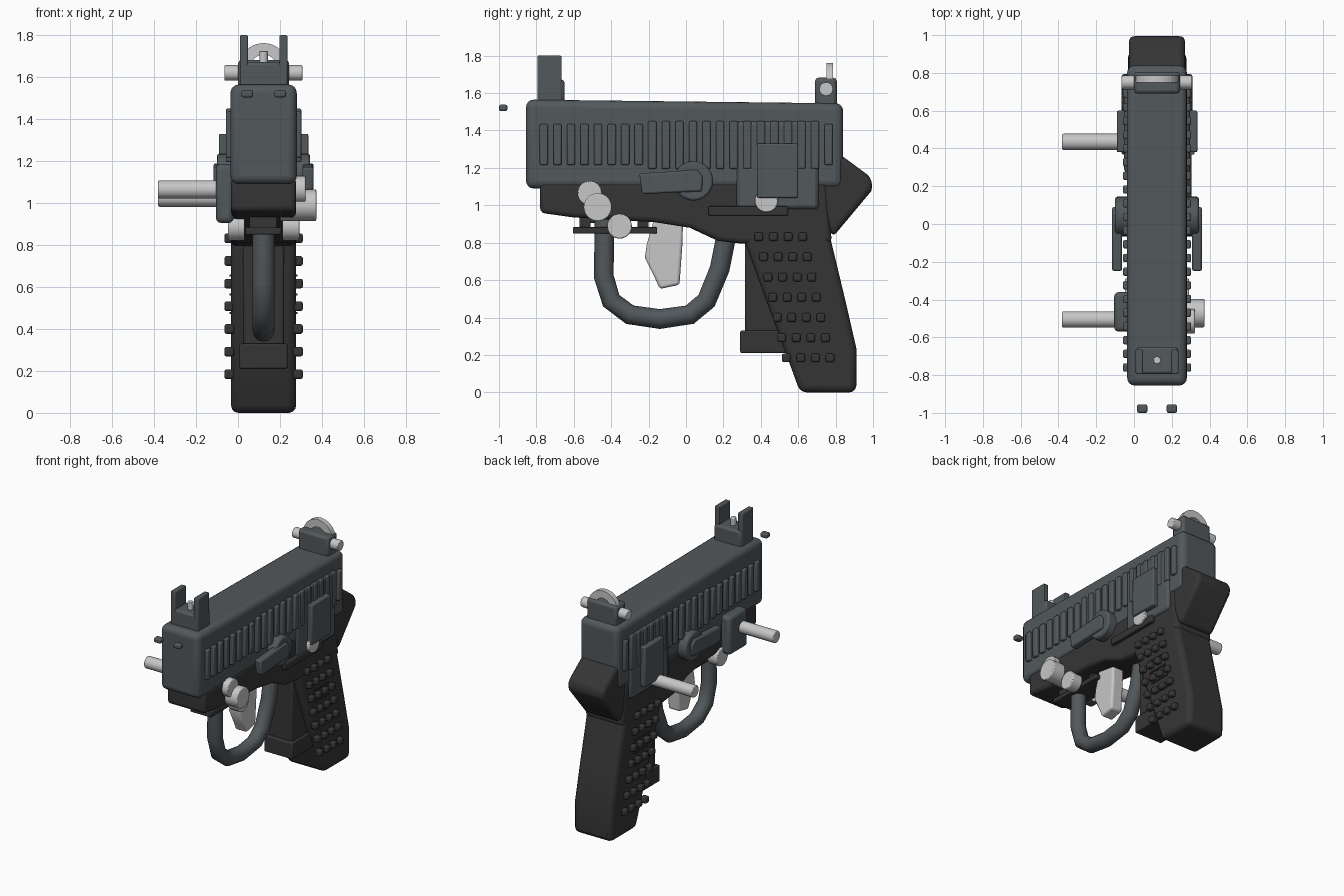
import bpy
import bmesh
from math import pi, radians
from mathutils import Matrix, Vector

cube = bpy.data.objects.get("Cube")
if cube:
    bpy.data.objects.remove(cube, do_unlink=True)

MID = 0.122          # centre plane of the body
HALF = 0.155         # half the body width


def material(name, colour):
    m = bpy.data.materials.new(name)
    m.use_nodes = True
    m.diffuse_color = (*colour, 1)
    m.node_tree.nodes["Principled BSDF"].inputs["Base Color"].default_value = (*colour, 1)
    return m


STEEL = material("blue grey steel", (0.085, 0.098, 0.107))
POLYMER = material("black polymer", (0.036, 0.036, 0.036))
SILVER = material("bright silver", (0.57, 0.57, 0.57))


def finish(bm, name, mat, bevel=0.0, segments=3):
    bmesh.ops.recalc_face_normals(bm, faces=bm.faces)
    mesh = bpy.data.meshes.new(name)
    bm.to_mesh(mesh)
    bm.free()
    mesh.materials.append(mat)
    ob = bpy.data.objects.new(name, mesh)
    bpy.context.collection.objects.link(ob)
    if bevel:
        mod = ob.modifiers.new("bevel", "BEVEL")
        mod.width, mod.segments, mod.limit_method = bevel, segments, "ANGLE"
        mod.angle_limit = radians(35)
    bpy.ops.object.select_all(action="DESELECT")
    ob.select_set(True)
    bpy.context.view_layer.objects.active = ob
    bpy.ops.object.shade_smooth_by_angle(angle=radians(35))
    return ob


def add_box(bm, x, y, z):
    centre = Vector([sum(r) / 2 for r in (x, y, z)])
    size = [abs(r[1] - r[0]) for r in (x, y, z)]
    bmesh.ops.create_cube(bm, size=1, matrix=Matrix.Translation(centre) @ Matrix.Diagonal((*size, 1)))


def box(name, mat, x, y, z, bevel=0.012, segments=2):
    bm = bmesh.new()
    add_box(bm, x, y, z)
    return finish(bm, name, mat, bevel, segments)


def profile(name, mat, x, points, bevel=0.03, segments=3):
    """Side outline in (y, z), extruded across x."""
    bm = bmesh.new()
    face = bm.faces.new([bm.verts.new((x[0], y, z)) for y, z in points])
    out = bmesh.ops.extrude_face_region(bm, geom=[face])
    bmesh.ops.translate(bm, vec=(x[1] - x[0], 0, 0),
                        verts=[v for v in out["geom"] if isinstance(v, bmesh.types.BMVert)])
    return finish(bm, name, mat, bevel, segments)


def rod(name, mat, x, y, z, radius, bevel=0.006):
    """Cylinder lying across x."""
    bm = bmesh.new()
    place = Matrix.Translation((sum(x) / 2, y, z)) @ Matrix.Rotation(pi / 2, 4, "Y")
    bmesh.ops.create_cone(bm, cap_ends=True, segments=32, radius1=radius, radius2=radius,
                          depth=abs(x[1] - x[0]), matrix=place)
    return finish(bm, name, mat, bevel, 2)


def side(s, inner, outer):
    """x range on one flank, measured outward from the centre plane."""
    return tuple(sorted((MID + s * inner, MID + s * outer)))


BODY = (MID - HALF, MID + HALF)

# Slide, frame, grip and tail
profile("slide", STEEL, (MID - 0.158, MID + 0.158),
        [(-0.855, 1.09), (0.84, 1.09), (0.84, 1.545), (-0.855, 1.565)], 0.04, 4)
profile("frame", POLYMER, BODY,
        [(-0.78, 1.12), (-0.78, 0.96), (-0.6, 0.935), (-0.17, 0.91), (0.02, 0.88),
         (0.17, 0.81), (0.3, 0.795), (0.78, 0.8), (0.75, 1.12)], 0.025)
profile("grip", POLYMER, BODY,
        [(0.31, 0.82), (0.57, 0.11), (0.61, 0.0), (0.91, 0.0), (0.912, 0.23),
         (0.85, 0.5), (0.725, 1.02), (0.31, 1.02)], 0.035)
profile("tail", POLYMER, (MID - 0.148, MID + 0.148),
        [(0.7, 1.27), (0.7, 1.0), (0.785, 0.83), (0.99, 1.075), (1.0, 1.12),
         (0.975, 1.16), (0.84, 1.26)], 0.03)

# Magazine in front of the grip
box("magazine", POLYMER, (0.025, 0.22), (0.315, 0.62), (0.3, 0.85))
box("magazine_foot", POLYMER, (0.007, 0.236), (0.29, 0.6), (0.21, 0.33), 0.008)

for s, label in ((1, "left"), (-1, "right")):
    # Slide ribs
    ribs = bmesh.new()
    for i in range(22):
        y = -0.76 + 0.0725 * i
        low, high = (1.215, 1.435) if i < 8 or i > 20 else (1.195, 1.45)
        add_box(ribs, side(s, 0.14, 0.18), (y - 0.022, y + 0.022), (low, high))
    finish(ribs, label + "_slide_ribs", STEEL, 0.008, 2)

    # Raised panels and selector
    box(label + "_rear_panel", STEEL, side(s, 0.13, 0.174), (0.27, 0.71), (0.98, 1.45), 0.02)
    box(label + "_cover_plate", STEEL, side(s, 0.15, 0.213), (0.38, 0.6), (1.04, 1.33), 0.008)
    rod(label + "_selector_disc", STEEL, side(s, 0.14, 0.222), 0.04, 1.13, 0.105, 0.012)
    profile(label + "_selector_lever", STEEL, side(s, 0.185, 0.238),
            [(-0.25, 1.17), (-0.235, 1.06), (0.085, 1.075), (0.09, 1.155), (0.06, 1.19)], 0.01, 2)

    # Grip studs and grooves
    studs = bmesh.new()
    for row in range(7):
        for col in range(4):
            y, z = 0.39 + 0.0243 * row + 0.078 * col, 0.832 - 0.108 * row
            add_box(studs, side(s, 0.14, 0.187), (y - 0.023, y + 0.023), (z - 0.023, z + 0.023))
    finish(studs, label + "_grip_studs", POLYMER, 0.01, 2)
    lines = bmesh.new()
    for i in range(4):
        add_box(lines, side(s, 0.14, 0.162), (0.48 + 0.02 * i, 0.64 + 0.02 * i),
                (0.65 - 0.09 * i, 0.66 - 0.09 * i))
    finish(lines, label + "_grip_lines", POLYMER)

    # Sight wings, front studs and lower pin ends
    box(label + "_sight_wing", STEEL, side(s, 0.075, 0.113), (-0.795, -0.665), (1.54, 1.8), 0.006)
    box(label + "_front_stud", STEEL, side(s, 0.051, 0.106), (-1.0, -0.955), (1.503, 1.538), 0.01)
    rod(label + "_guard_pin", SILVER, side(s, 0.09, 0.17), -0.355, 0.888, 0.066)

# Pins and buttons
rod("rear_long_pin", SILVER, (-0.38, 0.0), 0.435, 1.025, 0.043)
rod("front_long_pin", SILVER, (-0.38, 0.0), -0.505, 1.065, 0.043)
rod("front_upper_button", SILVER, (0.2, 0.322), -0.515, 1.065, 0.065)
rod("front_lower_button", SILVER, (0.2, 0.373), -0.472, 0.99, 0.075)
rod("rear_button", SILVER, (0.2, 0.32), 0.43, 1.025, 0.062)
box("front_pin_pad", STEEL, (-0.105, -0.02), (-0.57, -0.36), (0.905, 1.185), 0.025, 3)
box("slide_catch", POLYMER, (0.25, 0.305), (0.12, 0.545), (0.945, 0.995), 0.006)

# Rail plate beneath the frame
box("rail_plate", POLYMER, (0.035, 0.205), (-0.605, -0.155), (0.85, 0.883), 0.005)
for y in (-0.54, -0.23):
    box("rail_mount", POLYMER, (0.055, 0.185), (y - 0.03, y + 0.03), (0.87, 0.96), 0.005)

# Trigger guard
curve = bpy.data.curves.new("trigger_guard", "CURVE")
curve.dimensions = "3D"
curve.bevel_depth, curve.bevel_resolution, curve.use_fill_caps = 0.053, 4, True
path = [(-0.435, 0.93), (-0.44, 0.62), (-0.4, 0.49), (-0.3, 0.415), (-0.14, 0.392),
        (0.02, 0.415), (0.11, 0.49), (0.18, 0.66), (0.22, 0.86)]
spline = curve.splines.new("POLY")
spline.points.add(len(path) - 1)
for p, (y, z) in zip(spline.points, path):
    p.co = (MID, y, z, 1)
spline.use_smooth = True
curve.materials.append(STEEL)
bpy.context.collection.objects.link(bpy.data.objects.new("trigger_guard", curve))

# Trigger
profile("trigger", SILVER, (0.075, 0.17),
        [(-0.17, 0.93), (-0.015, 0.93), (-0.02, 0.78), (-0.035, 0.575), (-0.14, 0.553),
         (-0.17, 0.62), (-0.22, 0.72), (-0.21, 0.79)], 0.015)

# Front sight
box("front_sight_base", STEEL, (0.012, 0.232), (-0.795, -0.65), (1.54, 1.672), 0.015)
bm = bmesh.new()
bmesh.ops.create_cone(bm, cap_ends=True, segments=20, radius1=0.02, radius2=0.02, depth=0.12,
                      matrix=Matrix.Translation((MID, -0.722, 1.665)))
finish(bm, "front_sight_post", SILVER, 0.004, 2)

# Rear sight with ring and cross pin
box("rear_sight_base", STEEL, (0.0, 0.244), (0.69, 0.806), (1.52, 1.682), 0.018)
rod("rear_sight_pin", SILVER, (-0.065, 0.307), 0.75, 1.62, 0.037)
bm = bmesh.new()
section = [bm.verts.new((MID + r, y, 1.645)) for r, y in
           ((0.062, 0.75), (0.117, 0.75), (0.117, 0.787), (0.062, 0.787))]
face = bm.faces.new(section)
bmesh.ops.spin(bm, geom=[face], cent=(MID, 0, 1.645), axis=(0, 1, 0), angle=-2 * pi,
               steps=40, use_merge=True)
bmesh.ops.remove_doubles(bm, verts=bm.verts, dist=0.0005)
bmesh.ops.delete(bm, geom=[f for f in bm.faces if f.calc_area() > 0.0019], context="FACES_ONLY")
finish(bm, "rear_sight_ring", SILVER)
